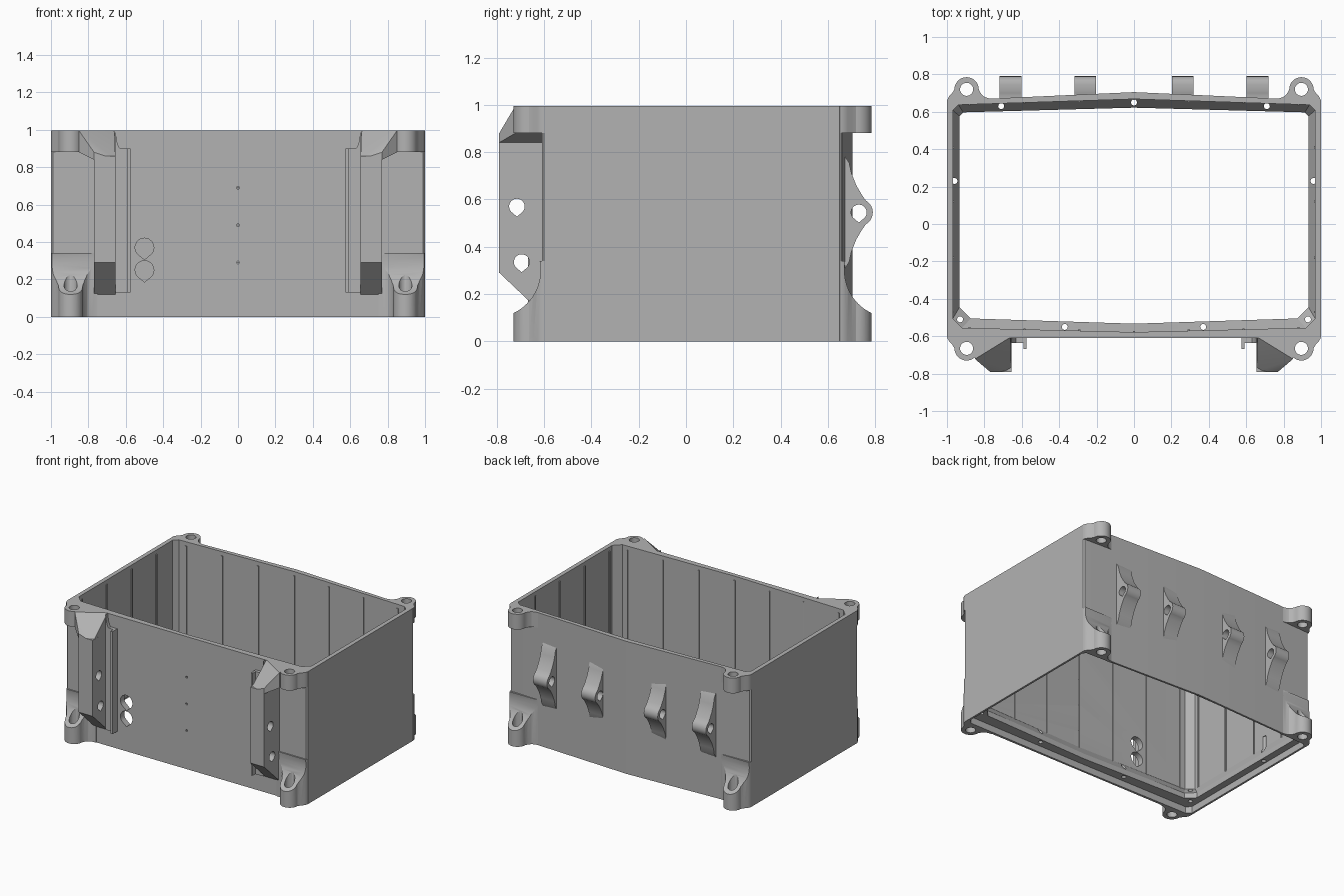
import bpy, bmesh
from math import sin, cos, radians

cube = bpy.data.objects.get("Cube")
if cube:
    bpy.data.objects.remove(cube, do_unlink=True)

grey = bpy.data.materials.new("plain grey")
grey.use_nodes = True
colour = (0.45, 0.45, 0.45, 1)
grey.diffuse_color = colour
grey.node_tree.nodes["Principled BSDF"].inputs["Base Color"].default_value = colour

TOP = 0.995
TAB_Z = 0.88
HOLE_X = 0.895
BACK, FRONT = 0.665, -0.61


def finish(name, bm):
    bmesh.ops.recalc_face_normals(bm, faces=bm.faces)
    mesh = bpy.data.meshes.new(name)
    bm.to_mesh(mesh)
    bm.free()
    obj = bpy.data.objects.new(name, mesh)
    mesh.materials.append(grey)
    bpy.context.collection.objects.link(obj)
    return obj


def place(axis, a, b, t):
    return {"x": (t, a, b), "y": (a, t, b), "z": (a, b, t)}[axis]


def prism(name, pts, axis, lo, hi):
    """Extrude a flat outline along one axis."""
    bm = bmesh.new()
    rings = [[bm.verts.new(place(axis, a, b, t)) for a, b in pts] for t in (lo, hi)]
    n = len(pts)
    for ring in rings:
        bm.faces.new(ring)
    for i in range(n):
        j = (i + 1) % n
        bm.faces.new((rings[0][i], rings[0][j], rings[1][j], rings[1][i]))
    return finish(name, bm)


def box(name, x0, x1, y0, y1, z0, z1):
    return prism(name, [(x0, y0), (x1, y0), (x1, y1), (x0, y1)], "z", z0, z1)


def arc(cx, cy, r, start, end, steps):
    angles = [radians(start + (end - start) * i / steps) for i in range(steps + 1)]
    return [(cx + r * cos(a), cy + r * sin(a)) for a in angles]


def drill(axis, a, b, r, lo, hi, steps=24):
    return prism("drill", arc(a, b, r, 0, 360, steps)[:-1], axis, lo, hi)


def teardrop(axis, a, b, r, lo, hi):
    pts = arc(a, b, r, -45, 225, 20) + [(a, b - 1.3 * r)]
    return prism("drill", pts, axis, lo, hi)


def cut(obj, cutters):
    """Subtract the cutters, bake the result and discard them."""
    for c in cutters:
        m = obj.modifiers.new("cut", "BOOLEAN")
        m.operation, m.solver, m.object = "DIFFERENCE", "EXACT", c
        c.hide_render = True
    deps = bpy.context.evaluated_depsgraph_get()
    deps.update()
    mesh = bpy.data.meshes.new_from_object(obj.evaluated_get(deps))
    obj.modifiers.clear()
    obj.data = mesh
    for c in cutters:
        bpy.data.objects.remove(c, do_unlink=True)


def ring(x, yf, yf_mid, yb, yb_mid, cf, cb):
    """Box outline with bowed front and back and clipped corners."""
    right = [(0, yf_mid), (x - cf, yf), (x, yf + cf), (x, yb - cb), (x - cb, yb), (0, yb_mid)]
    return right + [(-px, py) for px, py in right[-2:0:-1]]


# Open housing with a sloped lip and a rebate under it
outer = ring(1, FRONT, FRONT, 0.66, 0.705, 0.01, 0.01)
inner = ring(0.968, -0.555, -0.578, 0.637, 0.668, 0.05, 0.03)
opening = ring(0.933, -0.505, -0.533, 0.597, 0.622, 0.06, 0.02)
rebate = ring(0.985, -0.59, -0.595, 0.647, 0.69, 0.03, 0.02)
levels = [(outer, 0), (outer, TOP), (inner, TOP), (inner, 0.16),
          (opening, 0.09), (opening, 0.05), (rebate, 0.05), (rebate, 0)]
bm = bmesh.new()
loops = [[bm.verts.new((x, y, z)) for x, y in pts] for pts, z in levels]
for k, a in enumerate(loops):
    b = loops[(k + 1) % len(loops)]
    for i in range(len(a)):
        j = (i + 1) % len(a)
        bm.faces.new((a[i], a[j], b[j], b[i]))
housing = finish("housing", bm)

# Cable holes, pin holes and lip screw holes
cutters = [teardrop("y", -0.5, z, 0.05, -0.7, -0.5) for z in (0.25, 0.37)]
cutters += [drill("y", 0, z, 0.008, -0.7, -0.5, 8) for z in (0.29, 0.49, 0.69, 0.89)]
screws = [(0, 0.65)]
for x, y in ((0.71, 0.63), (0.96, 0.23), (0.93, -0.51), (0.37, -0.55)):
    screws += [(x, y), (-x, y)]
cutters += [drill("z", x, y, 0.016, -0.1, 0.25, 16) for x, y in screws]
cut(housing, cutters)

# Thin ribs inside the walls
RIB = 0.006
for i in range(-3, 4):
    x = i * 0.293
    yf, yb = -0.578 + 0.024 * abs(x), 0.668 - 0.032 * abs(x)
    for side, y in (("front", yf), ("back", yb)):
        box(side + "_rib", x - RIB, x + RIB, y - RIB, y + RIB, 0.13, TOP - 0.03)
for y in (0.41, 0.12, -0.18, -0.47):
    for s in (1, -1):
        x = s * 0.968
        box("side_rib", x - RIB, x + RIB, y - RIB, y + RIB, 0.13, TOP - 0.03)


# Corner mounting tabs: flat at the top, scooped above the foot
def tab_outline(s, wall, d):
    shape = [(1, -0.012), (0.998, 0), (0.988, 0.018), (0.972, 0.035)]
    shape += arc(HOLE_X, 0.055, 0.065, 0, 180, 16)
    shape += [(0.82, 0.035), (0.805, 0.018), (0.782, 0.008), (0.75, 0.004), (0.75, -0.012)]
    return [(s * x, wall + d * y) for x, y in shape]


for s, side in ((1, "left"), (-1, "right")):
    for wall, d, end in ((BACK, 1, "back"), (FRONT, -1, "front")):
        pts = tab_outline(s, wall, d)
        hole_y = wall + d * 0.055
        top_tab = prism(f"{side}_{end}_top_tab", pts, "z", TAB_Z, TOP)
        cut(top_tab, [drill("z", s * HOLE_X, hole_y, 0.035, 0.8, 1.1)])
        foot = prism(f"{side}_{end}_foot", pts, "z", 0, 0.34)
        scoop = drill("x", wall + d * 0.205, 0.3, 0.2, -1.2, 1.2, 64)
        cut(foot, [scoop, drill("z", s * HOLE_X, hole_y, 0.035, -0.1, 0.4)])

    # Front bracket rail with slanted underside and cross holes
    rail = prism(f"{side}_bracket_rail",
                 [(-0.6, 0.11), (-0.79, 0.29), (-0.79, 0.86), (-0.6, 0.86)],
                 "x", s * 0.655, s * 0.77)
    cut(rail, [teardrop("x", y, z, 0.033, s * 0.6, s * 0.85)
               for y, z in ((-0.715, 0.57), (-0.695, 0.335))])

    # Sloped gusset joining the rail to the top tab
    corners = [(0.85, -0.722, TOP), (0.66, -0.605, TOP), (0.85, -0.605, TOP),
               (0.85, -0.722, TAB_Z), (0.85, -0.605, TAB_Z)]
    for y in (-0.79, -0.605):
        corners += [(0.655, y, 0.84), (0.77, y, TAB_Z), (0.77, y, 0.84)]
    bm = bmesh.new()
    for x, y, z in corners:
        bm.verts.new((s * x, y, z))
    bmesh.ops.convex_hull(bm, input=bm.verts)
    finish(f"{side}_bracket_gusset", bm)

    # Hooked guide strip beside the rail
    strip = [(0.575, -0.6), (0.575, -0.668), (0.59, -0.668), (0.59, -0.635),
             (0.655, -0.635), (0.655, -0.6)]
    prism(f"{side}_guide_strip", [(s * x, y) for x, y in strip], "z", 0.13, 0.9)
    fillet = [(0.625, 0.89), (0.655, 0.89), (0.655, TOP), (0.648, 0.94), (0.638, 0.91)]
    prism(f"{side}_guide_fillet", [(s * x, z) for x, z in fillet], "y", -0.635, -0.6)

    # Rear hinge lugs with flared roots
    MID = 0.545
    flare = [(0.664, 0.25), (0.69, 0.21), (0.7, 0.165), (0.72, 0.115), (0.745, 0.072)]
    tip = arc(0.733, MID, 0.057, 60, -60, 14)
    lug_profile = [(y, MID + h) for y, h in flare] + tip
    lug_profile += [(y, MID - h) for y, h in reversed(flare)]
    for x, place_name in ((0.26, "inner"), (0.66, "outer")):
        lug = prism(f"{side}_{place_name}_lug", lug_profile, "x",
                    s * x - 0.058, s * x + 0.058)
        cut(lug, [teardrop("x", 0.731, MID, 0.033, s * x - 0.1, s * x + 0.1)])

# Smooth curved faces while keeping hard edges
bpy.ops.object.select_all(action="DESELECT")
for obj in bpy.context.collection.objects:
    if obj.type == "MESH" and obj.data.materials and obj.data.materials[0] == grey:
        obj.select_set(True)
        bpy.context.view_layer.objects.active = obj
bpy.ops.object.shade_smooth_by_angle(angle=radians(25))
